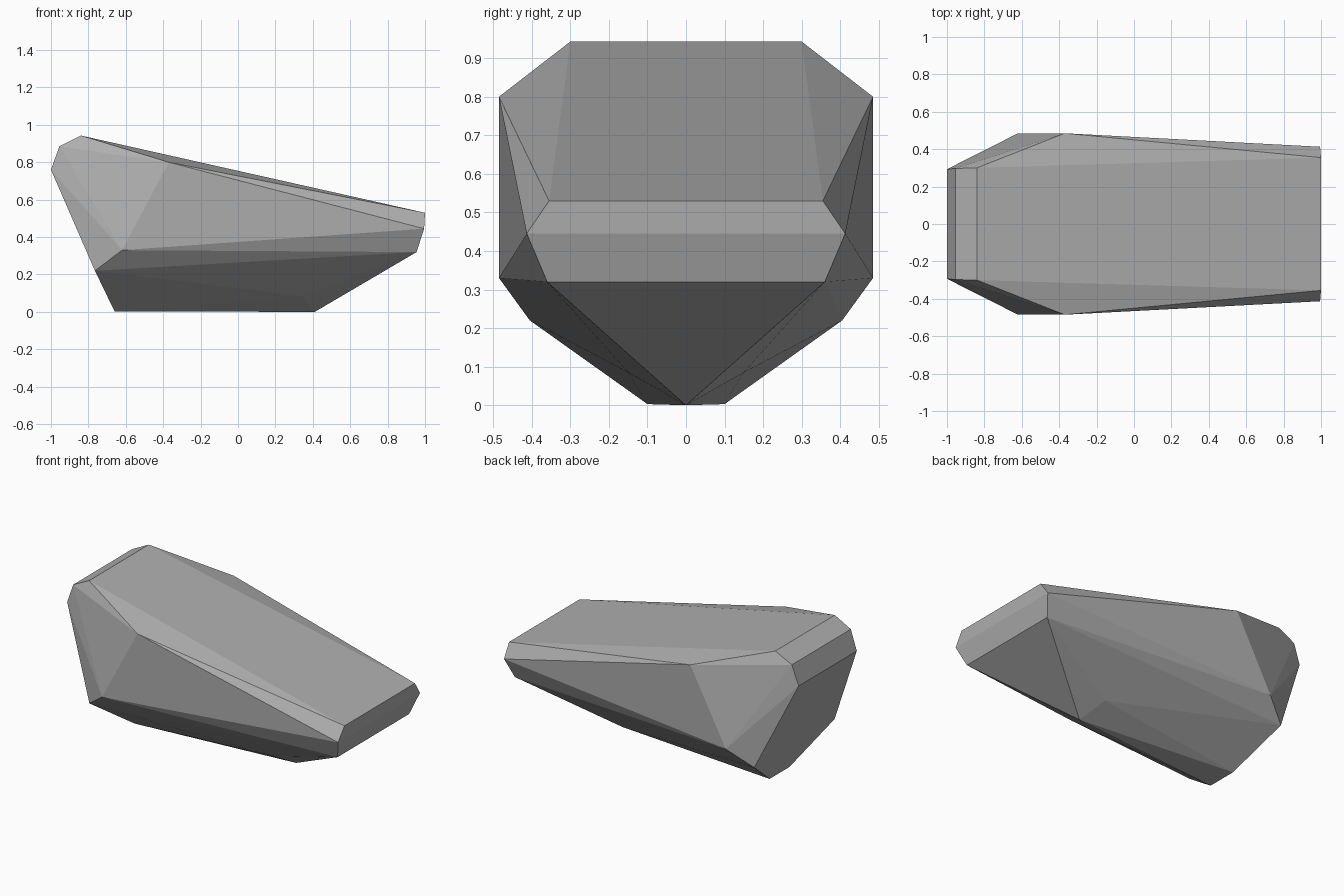
import bpy
import bmesh

cube = bpy.data.objects.get("Cube")
if cube:
    bpy.data.objects.remove(cube, do_unlink=True)

# Stone colour
stone = bpy.data.materials.new("grey stone")
stone.use_nodes = True
grey = (0.43, 0.43, 0.43, 1)
stone.diffuse_color = grey
bsdf = stone.node_tree.nodes["Principled BSDF"]
bsdf.inputs["Base Color"].default_value = grey
bsdf.inputs["Roughness"].default_value = 0.9

# Corners of one half of the rock, mirrored across y
corners = {
    "crest": (-0.84, 0.30, 0.943),
    "blunt_end_upper": (-0.955, 0.297, 0.885),
    "blunt_end_lower": (-1.0, 0.293, 0.76),
    "shoulder": (-0.37, 0.485, 0.80),
    "flank": (-0.62, 0.485, 0.33),
    "flank_lower": (-0.765, 0.405, 0.22),
    "heel": (-0.66, 0.10, 0.003),
    "nose_upper": (1.0, 0.355, 0.53),
    "nose_middle": (0.995, 0.413, 0.445),
    "nose_lower": (0.955, 0.36, 0.32),
    "belly": (0.345, 0.15, 0.085),
    "keel": (0.41, 0.0, 0.0),
}

# Faceted rock: the hull around all corners
bm = bmesh.new()
for x, y, z in corners.values():
    for side in ((1, -1) if y else (1,)):
        bm.verts.new((x, y * side, z))
bmesh.ops.convex_hull(bm, input=bm.verts)
bmesh.ops.dissolve_limit(bm, angle_limit=0.005, verts=bm.verts, edges=bm.edges)
bmesh.ops.recalc_face_normals(bm, faces=bm.faces)

mesh = bpy.data.meshes.new("rock")
bm.to_mesh(mesh)
bm.free()
mesh.materials.append(stone)
rock = bpy.data.objects.new("rock", mesh)
bpy.context.collection.objects.link(rock)
